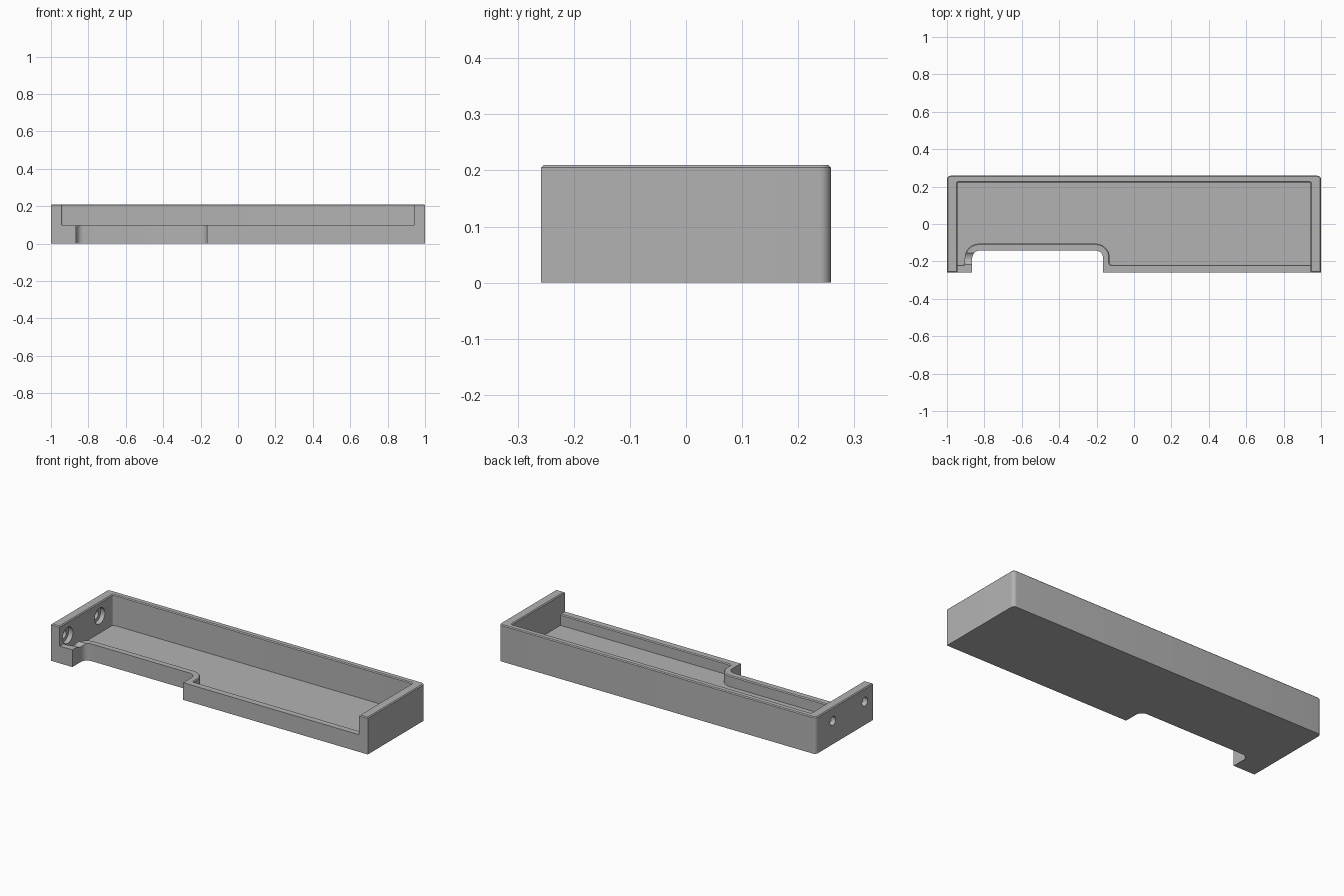
import bpy, bmesh, math
from mathutils import Vector, Matrix

if "Cube" in bpy.data.objects:
    bpy.data.objects.remove(bpy.data.objects["Cube"])

HEIGHT, LIP, FLOOR, CHAMFER = 0.21, 0.098, 0.035, 0.005


def fillet(corners, segments=8):
    """Round the square corners (x, y, radius) of an outline."""
    pts, n = [], len(corners)
    for i, (x, y, r) in enumerate(corners):
        p = Vector((x, y))
        if r == 0:
            pts.append(p)
            continue
        u = (Vector(corners[i - 1][:2]) - p).normalized()
        v = (Vector(corners[(i + 1) % n][:2]) - p).normalized()
        c = p + (u + v) * r
        for k in range(segments + 1):
            t = math.pi / 2 * k / segments
            pts.append(c - v * r * math.cos(t) - u * r * math.sin(t))
    return pts


def new_object(name, bm):
    bmesh.ops.recalc_face_normals(bm, faces=bm.faces)
    mesh = bpy.data.meshes.new(name)
    bm.to_mesh(mesh)
    bm.free()
    ob = bpy.data.objects.new(name, mesh)
    bpy.context.collection.objects.link(ob)
    return ob


def prism(name, outline, z0, z1):
    bm = bmesh.new()
    face = bm.faces.new([bm.verts.new((p.x, p.y, z0)) for p in outline])
    top = bmesh.ops.extrude_face_region(bm, geom=[face])["geom"]
    bmesh.ops.translate(bm, vec=(0, 0, z1 - z0),
                        verts=[g for g in top if isinstance(g, bmesh.types.BMVert)])
    return new_object(name, bm)


def rod(name, x0, x1, y, z, r):
    bm = bmesh.new()
    bmesh.ops.create_cone(bm, cap_ends=True, segments=32, radius1=r, radius2=r,
                          depth=x1 - x0,
                          matrix=Matrix.Translation(((x0 + x1) / 2, y, z))
                          @ Matrix.Rotation(math.pi / 2, 4, 'Y'))
    return new_object(name, bm)


def cut(ob, cutters):
    """Subtract the cutters and bake the result into the mesh."""
    for c in cutters:
        m = ob.modifiers.new("cut", 'BOOLEAN')
        m.operation, m.solver, m.object = 'DIFFERENCE', 'EXACT', c
    deps = bpy.context.evaluated_depsgraph_get()
    mesh = bpy.data.meshes.new_from_object(ob.evaluated_get(deps))
    ob.modifiers.clear()
    ob.data = mesh
    for c in cutters:
        bpy.data.objects.remove(c)


# Tray body with a notch in the front and rounded back corners
tray = prism("tray", fillet([
    (-1, -0.258, 0), (-0.865, -0.258, 0), (-0.865, -0.142, 0.04),
    (-0.165, -0.142, 0.04), (-0.165, -0.258, 0), (1, -0.258, 0),
    (1, 0.258, 0.02), (-1, 0.258, 0.02)]), 0, HEIGHT)

# Cavity following the notch, and the lowered front wall
cavity = prism("cavity_cutter", fillet([
    (-0.945, -0.218, 0), (-0.905, -0.218, 0.01), (-0.905, -0.105, 0.075),
    (-0.13, -0.105, 0.075), (-0.13, -0.218, 0.01), (0.945, -0.218, 0),
    (0.945, 0.223, 0.01), (-0.945, 0.223, 0.01)]), FLOOR, 0.4)
opening = prism("opening_cutter", fillet([
    (-0.945, -0.4, 0), (0.945, -0.4, 0), (0.945, 0, 0), (-0.945, 0, 0)]), LIP, 0.4)
cut(tray, [cavity, opening])

# Small chamfer on the rim and on the inner edge of the front wall
bm = bmesh.new()
bm.from_mesh(tray.data)
bmesh.ops.remove_doubles(bm, verts=bm.verts, dist=1e-4)
bmesh.ops.dissolve_limit(bm, angle_limit=math.radians(1), verts=bm.verts, edges=bm.edges)
bm.normal_update()
rim = []
for e in bm.edges:
    if len(e.link_faces) != 2 or e.calc_face_angle_signed() < 1:
        continue
    z = [v.co.z for v in e.verts]
    mid = (e.verts[0].co + e.verts[1].co) / 2
    side = min(e.link_faces, key=lambda f: f.normal.z).normal
    inner = side.y > 0.01 or side.x * (mid.x + 0.515) > 0.01
    if all(abs(h - HEIGHT) < 1e-4 for h in z) or (
            inner and all(abs(h - LIP) < 1e-4 for h in z)):
        rim.append(e)
bmesh.ops.bevel(bm, geom=rim, offset=CHAMFER, segments=1, affect='EDGES',
                profile=0.5, clamp_overlap=True)
bm.to_mesh(tray.data)
bm.free()

# Two screw holes in the left wall, counterbored from inside
for y, reach in ((0.104, -0.9), (-0.185, -0.84)):
    cut(tray, [rod("hole_cutter", -1.1, -0.9, y, 0.132, 0.025),
               rod("counterbore_cutter", -0.972, reach, y, 0.132, 0.046)])

# Grey finish
grey = bpy.data.materials.new("grey")
grey.diffuse_color = (0.45, 0.45, 0.45, 1)
grey.use_nodes = True
grey.node_tree.nodes["Principled BSDF"].inputs["Base Color"].default_value = grey.diffuse_color
tray.data.materials.clear()
tray.data.materials.append(grey)
for p in tray.data.polygons:
    p.material_index = 0

bpy.context.view_layer.objects.active = tray
tray.select_set(True)
bpy.ops.object.shade_smooth_by_angle(angle=math.radians(30))
